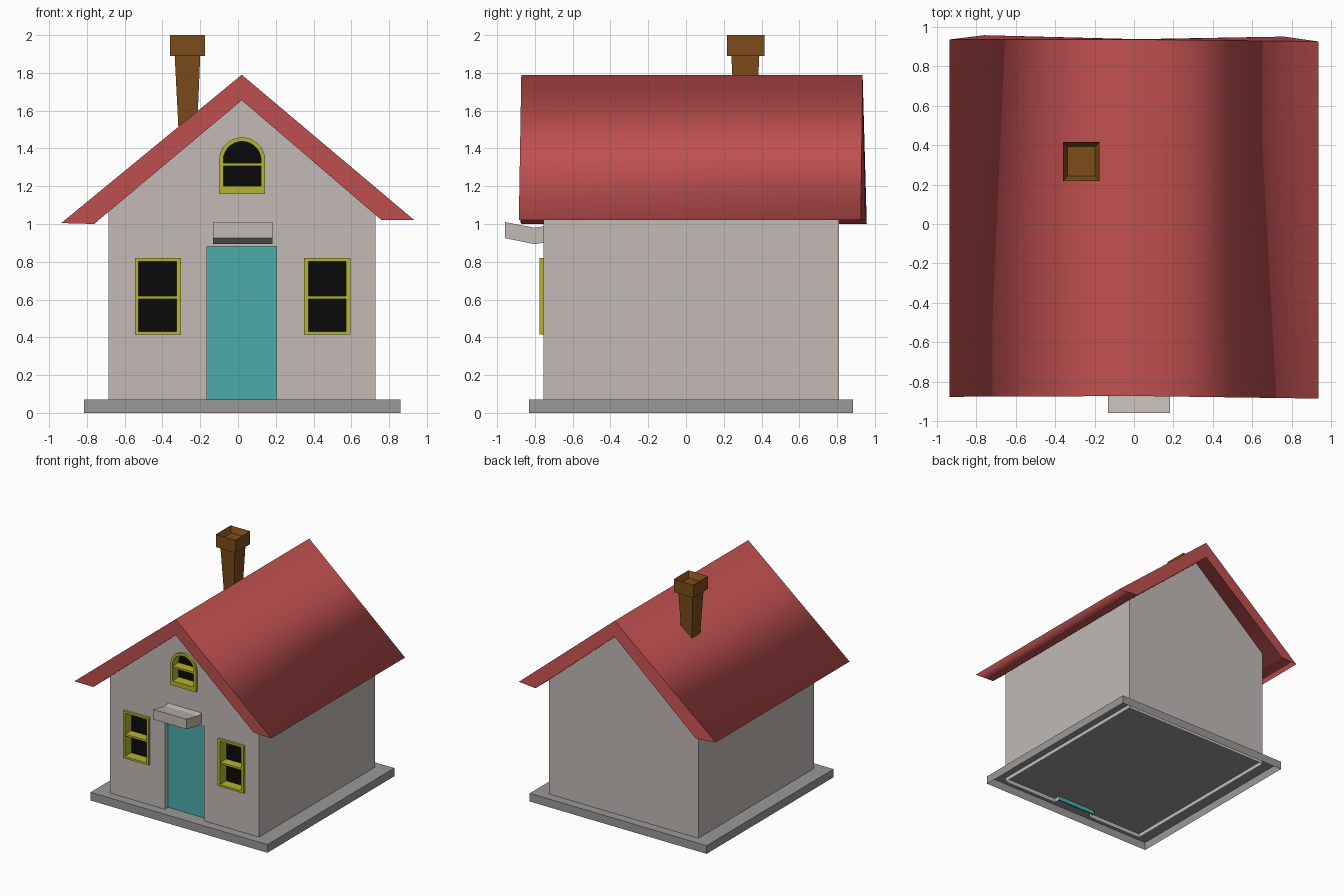
import bpy, bmesh, math

if "Cube" in bpy.data.objects:
    bpy.data.objects.remove(bpy.data.objects["Cube"])


def material(name, rgb):
    m = bpy.data.materials.new(name)
    m.diffuse_color = (*rgb, 1)
    m.use_nodes = True
    m.node_tree.nodes["Principled BSDF"].inputs["Base Color"].default_value = m.diffuse_color
    return m


PLASTER = material("plaster", (0.54, 0.49, 0.47))
RED = material("roof_red", (0.53, 0.08, 0.08))
TEAL = material("door_teal", (0.07, 0.41, 0.41))
YELLOW = material("frame_yellow", (0.46, 0.46, 0.03))
BLACK = material("glass_black", (0.003, 0.003, 0.003))
BROWN = material("chimney_brown", (0.20, 0.072, 0.01))
STONE = material("stone_grey", (0.32, 0.32, 0.32))


def loft(name, loops, mat=None, caps=(True, True), cyclic=False):
    """Bridge equal-length loops of 3D points into one mesh object."""
    bm = bmesh.new()
    rows = [[bm.verts.new(p) for p in loop] for loop in loops]
    n = len(rows[0])
    pairs = list(zip(rows, rows[1:])) + ([(rows[-1], rows[0])] if cyclic else [])
    for a, b in pairs:
        for i in range(n):
            j = (i + 1) % n
            bm.faces.new((a[i], a[j], b[j], b[i]))
    if not cyclic:
        if caps[0]:
            bm.faces.new(rows[0][::-1])
        if caps[1]:
            bm.faces.new(rows[-1])
    bmesh.ops.recalc_face_normals(bm, faces=bm.faces)
    me = bpy.data.meshes.new(name)
    bm.to_mesh(me)
    bm.free()
    ob = bpy.data.objects.new(name, me)
    bpy.context.collection.objects.link(ob)
    if mat:
        me.materials.append(mat)
    return ob


def at_y(pts, y):
    return [(x, y, z) for x, z in pts]


def prism(name, pts, y0, y1, mat=None):
    return loft(name, [at_y(pts, y0), at_y(pts, y1)], mat)


def rect(a0, a1, b0, b1):
    return [(a0, b0), (a1, b0), (a1, b1), (a0, b1)]


def arch(x, r, z0, z1, n=14):
    """Rectangle from z0 to z1 topped by a half circle of radius r."""
    top = [(x + r * math.cos(math.pi * i / n), z1 + r * math.sin(math.pi * i / n))
           for i in range(n + 1)]
    return [(x - r, z0), (x + r, z0)] + top


def cut(target, cutter):
    mod = target.modifiers.new("cut", 'BOOLEAN')
    mod.object = cutter
    mod.operation = 'DIFFERENCE'
    mod.solver = 'EXACT'
    bpy.context.view_layer.objects.active = target
    bpy.ops.object.modifier_apply(modifier=mod.name)
    bpy.data.objects.remove(cutter)


FRONT, FRAME, PANE = -0.755, -0.775, -0.69

# Base slab, open underneath
base = rect(-0.815, 0.86, -0.83, 0.885)
loft("base_slab", [[(x, y, z) for x, y in base] for z in (0, 0.07)], STONE,
     caps=(False, True))

# Gabled walls
walls = prism("walls", [(-0.685, 0.035), (0.728, 0.035), (0.728, 1.05), (0.02, 1.66),
                        (-0.685, 1.066)], FRONT, 0.81, PLASTER)

# Door set into a shallow recess
cut(walls, prism("door_cutter", rect(-0.163, 0.205, -0.1, 0.88), -0.9, -0.71))
prism("door", rect(-0.163, 0.205, 0.035, 0.88), -0.712, -0.70, TEAL)

# Windows: outer outline, inner outline, glazing bar (x0, x1, z)
windows = {
    "left_window": (rect(-0.545, -0.303, 0.415, 0.82), rect(-0.527, -0.325, 0.432, 0.802),
                    (-0.53, -0.322, 0.612)),
    "right_window": (rect(0.35, 0.595, 0.415, 0.82), rect(0.373, 0.572, 0.432, 0.802),
                     (0.37, 0.575, 0.612)),
    "attic_window": (arch(0.022, 0.122, 1.16, 1.337), arch(0.022, 0.1, 1.2, 1.337),
                     (-0.08, 0.124, 1.315)),
}
for name, (outer, inner, (x0, x1, zb)) in windows.items():
    mid = [((a + c) / 2, (b + d) / 2) for (a, b), (c, d) in zip(outer, inner)]
    cut(walls, prism(name + "_cutter", mid, -0.9, PANE + 0.01))
    loft(name + "_frame", [at_y(outer, PANE + 0.005), at_y(outer, FRAME),
                           at_y(inner, FRAME), at_y(inner, PANE + 0.005)],
         YELLOW, cyclic=True)
    prism(name + "_bar", rect(x0, x1, zb - 0.008, zb + 0.008), -0.768, PANE + 0.002, YELLOW)
    prism(name + "_glass", mid, PANE, PANE + 0.008, BLACK)

# Leave the walls open at the bottom
bm = bmesh.new()
bm.from_mesh(walls.data)
bottom = [f for f in bm.faces if f.calc_center_median().z < 0.04]
bmesh.ops.delete(bm, geom=bottom, context='FACES')
bm.to_mesh(walls.data)
bm.free()

# Small canopy over the door
side = [(-0.958, 1.01), (-0.80, 0.98), (-0.74, 0.99), (-0.74, 0.903), (-0.80, 0.893),
        (-0.958, 0.925)]
loft("door_canopy", [[(x, y, z) for y, z in side] for x in (-0.132, 0.183)], PLASTER)

# Roof chevron with slightly uneven ends
chevron = [(-0.936, 1.005), (0.02, 1.79), (0.934, 1.02), (0.76, 1.02), (0.02, 1.655),
           (-0.762, 1.0)]
front_y = [-0.876, -0.872, -0.885, -0.875, -0.872, -0.87]
back_y = [0.935, 0.935, 0.925, 0.95, 0.937, 0.957]
roof = loft("roof", [[(x, y, z) for (x, z), y in zip(chevron, ys)]
                     for ys in (front_y, back_y)], RED)
for f in roof.data.polygons:
    f.use_smooth = True
for e in roof.data.edges:
    a, b = e.vertices
    if (a < 6) == (b < 6):
        e.use_edge_sharp = True

# Chimney with a flared stack, cap and hollow top
stack = [(1.3, -0.305, -0.225, 0.27, 0.36), (1.89, -0.335, -0.2, 0.24, 0.388),
         (1.89, -0.36, -0.175, 0.217, 0.415), (2.0, -0.36, -0.175, 0.217, 0.415),
         (1.95, -0.338, -0.197, 0.243, 0.393)]
loft("chimney", [[(x, y, z) for x, y in rect(*r)] for z, *r in stack], BROWN)
